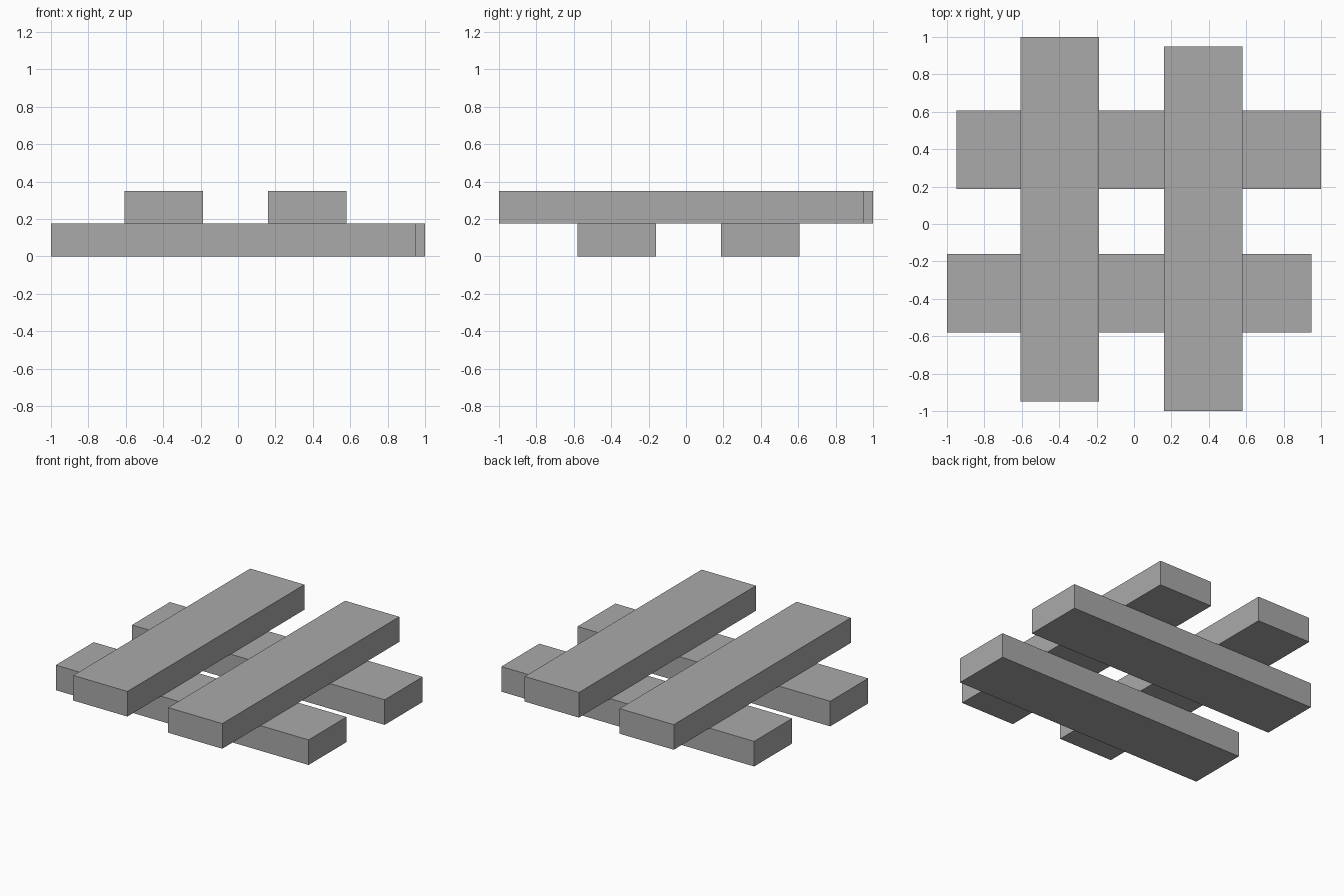
import bpy

if "Cube" in bpy.data.objects:
    bpy.data.objects.remove(bpy.data.objects["Cube"])

grey = bpy.data.materials.new("plain grey")
grey.diffuse_color = (0.4, 0.4, 0.4, 1)
grey.use_nodes = True
grey.node_tree.nodes["Principled BSDF"].inputs["Base Color"].default_value = grey.diffuse_color

LENGTH, WIDTH, THICK = 1.95, 0.418, 0.175


def plank(name, centre, size):
    """Add one rectangular plank."""
    bpy.ops.mesh.primitive_cube_add(size=1, location=centre)
    ob = bpy.context.object
    ob.name = name
    ob.scale = size
    bpy.ops.object.transform_apply(location=False, rotation=False, scale=True)
    ob.data.materials.append(grey)


# Lower pair runs along x, staggered lengthwise
for name, x, y in (("lower_plank_front", -0.025, -0.37),
                   ("lower_plank_back", 0.025, 0.397)):
    plank(name, (x, y, THICK / 2), (LENGTH, WIDTH, THICK))

# Upper pair runs along y, resting on the lower pair
for name, x, y in (("upper_plank_left", -0.397, 0.025),
                   ("upper_plank_right", 0.37, -0.025)):
    plank(name, (x, y, THICK * 1.5), (WIDTH, LENGTH, THICK))
